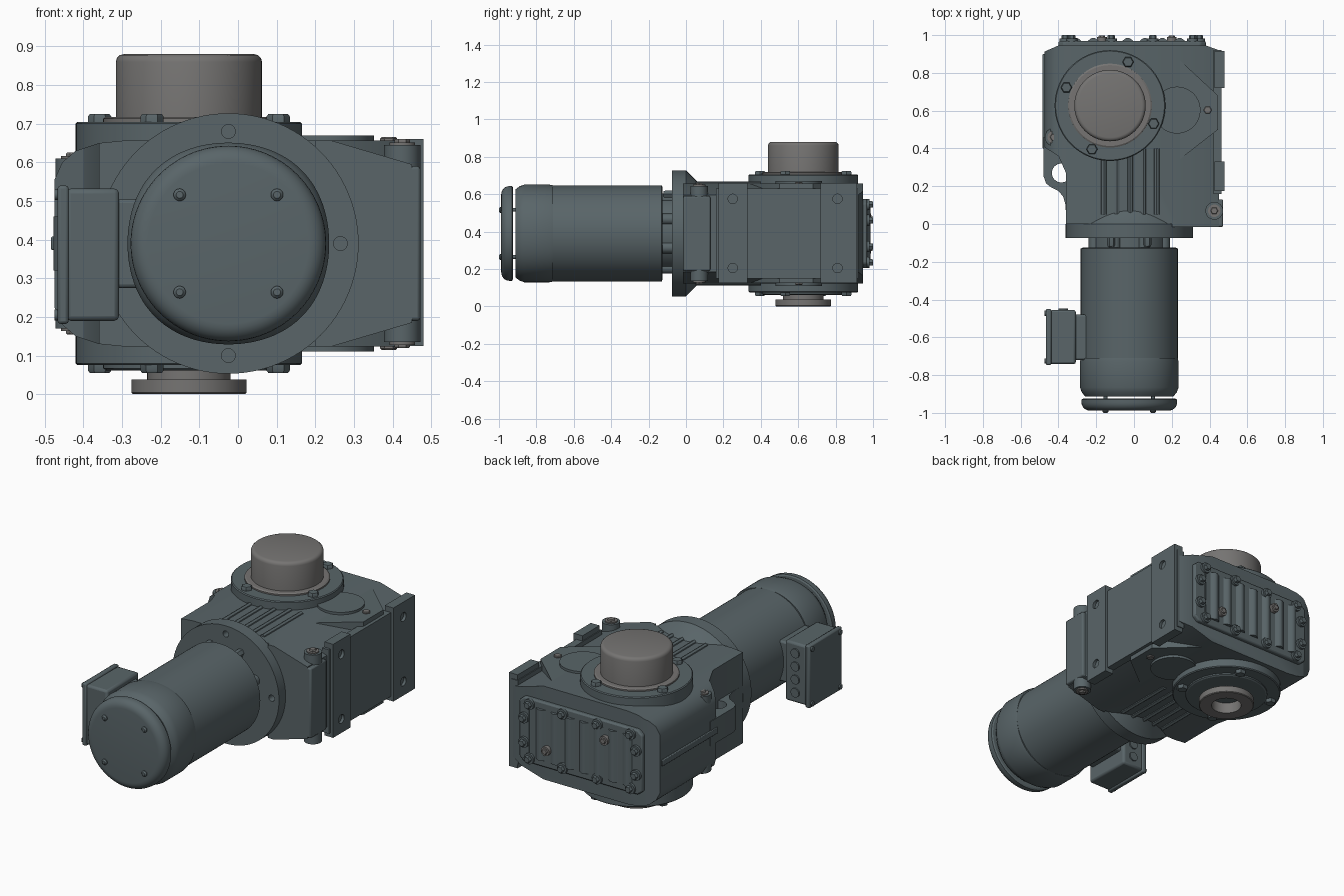
import bpy, bmesh, math
from math import sin, cos, pi, radians

if "Cube" in bpy.data.objects:
    bpy.data.objects.remove(bpy.data.objects["Cube"])

def material(name, c):
    m = bpy.data.materials.new(name)
    m.diffuse_color = (*c, 1)
    m.use_nodes = True
    m.node_tree.nodes["Principled BSDF"].inputs["Base Color"].default_value = m.diffuse_color
    return m

PAINT = material("painted_iron", (0.10, 0.13, 0.14))
STEEL = material("steel", (0.18, 0.175, 0.17))
MAP = {'X': lambda u, v, t: (t, u, v), 'Y': lambda u, v, t: (u, t, v), 'Z': lambda u, v, t: (u, v, t)}

def make(name, rings, mat, closed=False):
    bm = bmesh.new()
    vs = [[bm.verts.new(p) for p in r] for r in rings]
    n, m = len(vs[0]), len(vs)
    for i in range(m if closed else m - 1):
        a, b = vs[i], vs[(i + 1) % m]
        for j in range(n):
            bm.faces.new((a[j], a[(j + 1) % n], b[(j + 1) % n], b[j]))
    if not closed:
        bm.faces.new(vs[0])
        bm.faces.new(vs[-1])
    bmesh.ops.recalc_face_normals(bm, faces=bm.faces)
    me = bpy.data.meshes.new(name)
    bm.to_mesh(me)
    bm.free()
    me.materials.append(mat)
    o = bpy.data.objects.new(name, me)
    bpy.context.collection.objects.link(o)
    return o

def lathe(name, prof, axis, c, mat=PAINT, n=64, closed=False, rot=0):
    """prof: (radius, position along axis); c: centre in the other two axes"""
    f = MAP[axis]
    return make(name, [[f(c[0] + r * cos(2 * pi * j / n + rot), c[1] + r * sin(2 * pi * j / n + rot), t)
                        for j in range(n)] for r, t in prof], mat, closed)

def cyl(name, r, a, b, axis, c, mat=PAINT, n=32):
    return lathe(name, [(r, a), (r, b)], axis, c, mat, n)

def prism(name, pts, axis, a, b, mat=PAINT):
    return make(name, [[MAP[axis](u, v, t) for u, v in pts] for t in (a, b)], mat)

def bevel(o, w, seg=2):
    m = o.modifiers.new("bevel", 'BEVEL')
    m.width, m.segments, m.limit_method = w, seg, 'ANGLE'
    return o

def box(name, x, y, z, w=0.0, mat=PAINT):
    o = prism(name, [(x[0], y[0]), (x[1], y[0]), (x[1], y[1]), (x[0], y[1])], 'Z', z[0], z[1], mat)
    return bevel(o, w) if w else o

def boolean(o, tool, op='DIFFERENCE'):
    m = o.modifiers.new("bool", 'BOOLEAN')
    m.operation, m.object, m.solver = op, tool, 'EXACT'
    bpy.context.view_layer.objects.active = o
    bpy.ops.object.modifier_apply(modifier=m.name)
    bpy.data.objects.remove(tool)

def hexbolt(name, c, axis, a, b, r=0.03, mat=PAINT):
    lathe(name, [(r, a), (r, a + (b - a) * .75), (r * .85, b)], axis, c, mat, 6)

ZC, MC, OC = 0.39, (-0.025, 0.39), (-0.127, 0.627)   # mid height, motor axis, output axis
FLIP = lambda z, s: ZC + s * (z - ZC)

# gearbox housing: cross-section crossed with plan outline
half = [(-.475, .555), (-.455, .60), (-.42, .63), (-.36, .65), (-.29, .657), (.24, .657), (.45, .595)]
section = half + [(x, 2 * ZC - z) for x, z in reversed(half)]
housing = prism("gearbox_housing", section, 'Y', -.1, 1.1)
plan = [(-.40, .945), (.38, .945), (.45, .92), (.45, -.015), (.2, -.015), (.2, .0), (-.36, 0), (-.36, .27),
        (-.40, .36), (-.48, .41), (-.48, .91)]
boolean(housing, prism("plan_cutter", plan, 'Z', 0, 1), 'INTERSECT')

# flat web between the corner pockets, outer side wall
prism("housing_web", [(.15, .88), (.24, .87), (.445, .68), (.445, .50), (.24, .34), (.15, .33)], 'Z', .124, .656)
box("side_wall", (.42, .464), (.16, .92), (.15, .63))
box("front_corner_block", (.40, .472), (-.015, .13), (.19, .59), .008)

# mounting pads with bolt holes
for i, (y0, y1, yh) in enumerate([(.175, .33, .25), (.72, .915, .81)]):
    pad = prism("mounting_pad", [(.425, y0), (.48, y0), (.48, y1), (.425, y1)], 'Z', .125, .66)
    for z in (.205, .575):
        boolean(pad, cyl("hole_cutter", .025, .44, .6, 'X', (yh, z)))

# lifting lug and parting rib on the left
lug = prism("lifting_lug", [(-.30, .46), (-.478, .46), (-.478, .25), (-.465, .215), (-.44, .195), (-.40, .175),
                            (-.375, .145), (-.362, .10), (-.36, .02), (-.30, .02)], 'Z', .32, .46)
boolean(lug, cyl("lug_hole_cutter", .05, .2, .6, 'Z', (-.385, .27)))
box("parting_rib", (-.484, -.46), (.40, .90), (.373, .408), .004)

# details mirrored on the upper and lower faces
for s in (1, -1):
    z = lambda v: FLIP(v, s)
    lathe("output_pad", [(.293, z(.50)), (.293, z(.70)), (.288, z(.705))], 'Z', OC, n=96)
    lathe("seal_ring", [(.222, z(.69)), (.222, z(.713)), (.214, z(.718))], 'Z', OC, STEEL if s > 0 else PAINT)
    for k in range(4):
        a = radians(67.5 + 90 * k)
        hexbolt("output_pad_bolt", (OC[0] + .25 * cos(a), OC[1] + .25 * sin(a)), 'Z', z(.70), z(.725))
    cyl("bearing_cap", .124, z(.6), z(.67), 'Z', (.228, .603), n=64)
    for c, h in (((-.425, .46), .61), ((.425, .07), .645)):
        cyl("plug_boss", .047, z(.53), z(h), 'Z', c)
        cyl("plug_washer", .033, z(h - .01), z(h + .007), 'Z', c, STEEL)
        hexbolt("plug_head", c, 'Z', z(h), z(h + .016), .02, STEEL)
    hexbolt("vent_plug", (.39, .603), 'Z', z(.65), z(.665), .022, STEEL)
    # cooling ribs running toward the motor flange
    for k in range(5):
        x = -.16 + .07 * k
        w = .02
        prism("cooling_rib", [(x - w, z(.64)), (x - w * .6, z(.662)), (x, z(.668)), (x + w * .6, z(.662)), (x + w, z(.64))],
              'Y', .05, .40)

# output shaft: cover cap above, hollow shaft end below
cap = [(.189, .70), (.189, .86)] + [(.169 + .02 * cos(a), .86 + .02 * sin(a)) for a in (pi / 6, pi / 3, pi / 2)]
lathe("shaft_cover_cap", cap, 'Z', OC, STEEL, 96)
lathe("hollow_shaft_end", [(.08, 0), (.145, 0), (.149, .004), (.149, .038), (.108, .038), (.108, .12), (.08, .12)],
      'Z', OC, STEEL, 64, closed=True)
cyl("shaft_bore_bottom", .09, .11, .13, 'Z', OC, STEEL)

# rear inspection cover with corrugations and bolts
bevel(prism("rear_cover", [(-.40, .23), (-.37, .205), (.35, .205), (.38, .23), (.38, .55), (.35, .575),
                           (-.37, .575), (-.40, .55)], 'Y', .93, .968), .008)
N = 64
wave = [(-.33 + .64 * i / N, .974 + .012 * sin(2 * pi * 7 * i / N)) for i in range(N + 1)]
prism("cover_corrugation", [(-.35, .95)] + wave + [(.33, .95)], 'Z', .245, .535)
spots = [(x, z) for x in (-.33, -.12, .10, .31) for z in (.235, .545)] + [(x, z) for x in (-.365, .345) for z in (.32, .46)]
for c in spots:
    cyl("cover_bolt_boss", .03, .95, .982, 'Y', c, n=20)
    hexbolt("cover_bolt", c, 'Y', .98, 1.0, .02)
for c in ((-.17, .47), (.20, .31)):
    cyl("oil_plug_washer", .026, .96, .99, 'Y', c, STEEL, 20)
    hexbolt("oil_plug", c, 'Y', .985, .998, .017, STEEL)

# motor flange with cone into the housing
flange = lathe("motor_flange", [(.337, -.075), (.337, 0), (.262, .075), (.24, .12)], 'Y', MC, n=96)
for k in range(4):
    a = k * pi / 2
    boolean(flange, cyl("flange_hole_cutter", .018, -.2, -.03, 'Y', (MC[0] + .29 * cos(a), MC[1] + .29 * sin(a)), n=20))

# motor neck with ribs and bolts
cyl("motor_neck", .205, -.15, -.06, 'Y', MC, n=64)
for k in range(8):
    a = k * pi / 4 + pi / 8
    cyl("neck_rib", .03, -.14, -.06, 'Y', (MC[0] + .2 * cos(a), MC[1] + .2 * sin(a)), n=16)
for x in (-.12, .07):
    hexbolt("neck_bolt", (x, .60), 'Y', -.075, -.12, .022)

# motor barrel and slightly squared fan cowl
lathe("motor_barrel", [(.245, -.125), (.257, -.13), (.257, -.74)], 'Y', MC, n=96)
def cowl_ring(r, y, n=96):
    pts = []
    for j in range(n):
        a = 2 * pi * j / n
        q = r * (1 + .028 * sin(2 * a) ** 2)
        pts.append((MC[0] + q * cos(a), y, MC[1] + q * sin(a)))
    return pts
make("fan_cowl", [cowl_ring(r, y) for r, y in ((.257, -.71), (.261, -.73), (.261, -.865), (.252, -.89), (.235, -.912))], PAINT)

# rain canopy held off the cowl by four studs
arc = [(.208 + .045 * cos(t), -.945 - .043 * sin(t)) for t in [radians(d) for d in range(0, 91, 15)]]
lathe("rain_canopy", [(.245, -.925), (.253, -.93)] + arc, 'Y', MC, n=96)
for sx in (-1, 1):
    for sz in (-1, 1):
        c = (MC[0] + .126 * sx, MC[1] + .126 * sz)
        cyl("canopy_stud", .01, -.93, -.90, 'Y', c, n=16)
        lathe("canopy_screw", [(.016, -.98), (.016, -.993), (.009, -1.0)], 'Y', c, n=20)

# terminal box with lid, screws and cable plugs
box("terminal_box_neck", (-.32, -.23), (-.72, -.48), (.275, .505), .01)
box("terminal_box", (-.445, -.308), (-.742, -.455), (.19, .532), .012)
box("terminal_box_lid", (-.467, -.438), (-.747, -.45), (.182, .54), .008)
for y in (-.725, -.472):
    for z in (.205, .517):
        cyl("lid_screw", .014, -.475, -.45, 'X', (y, z), n=16)
for z in (.25, .325, .40, .475):
    cyl("cable_plug", .026, -.46, -.447, 'Y', (-.375, z), n=24)

# smooth curved surfaces, keep edges crisp
bpy.ops.object.select_all(action='SELECT')
bpy.ops.object.shade_smooth_by_angle(angle=radians(32))
